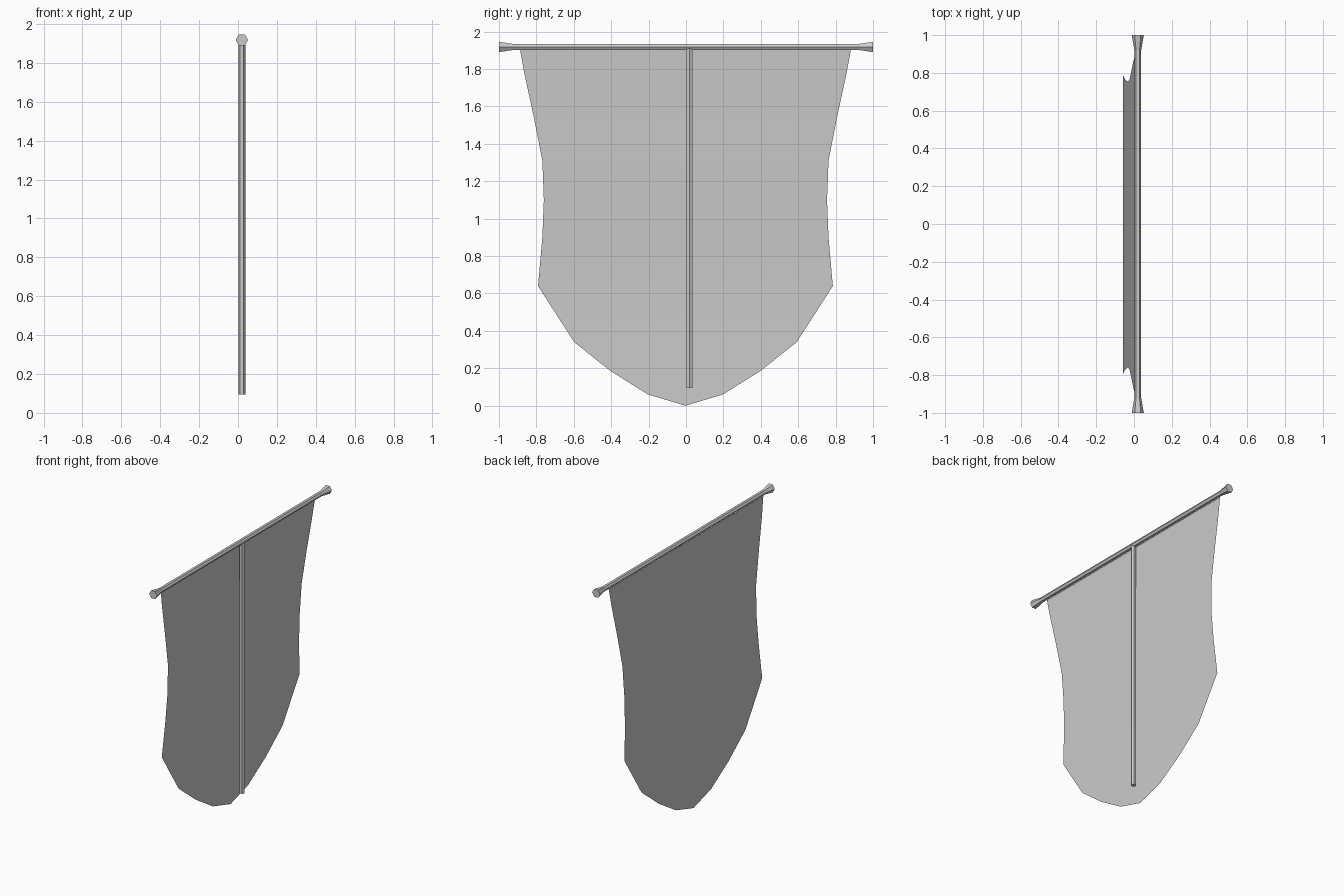
import bpy, bmesh, math
from mathutils import Matrix, Vector

cube = bpy.data.objects.get("Cube")
if cube:
    bpy.data.objects.remove(cube)

grey = bpy.data.materials.new("plain_grey")
grey.use_nodes = True
colour = (0.6, 0.6, 0.6, 1)
grey.diffuse_color = colour
grey.node_tree.nodes["Principled BSDF"].inputs["Base Color"].default_value = colour


def finish(name, bm):
    mesh = bpy.data.meshes.new(name)
    bm.to_mesh(mesh)
    bm.free()
    mesh.materials.append(grey)
    obj = bpy.data.objects.new(name, mesh)
    bpy.context.collection.objects.link(obj)
    return obj


def hex_bar(name, start, direction, side, profile):
    """Six-sided bar: profile holds (distance along, radius); side points to a corner."""
    bm = bmesh.new()
    start, direction, side = Vector(start), Vector(direction), Vector(side)
    rings = []
    for along, radius in profile:
        ring = []
        for i in range(6):
            turn = Matrix.Rotation(math.tau * i / 6, 3, direction)
            ring.append(bm.verts.new(start + direction * along + turn @ side * radius))
        rings.append(ring)
    for a, b in zip(rings, rings[1:]):
        for i in range(6):
            j = (i + 1) % 6
            bm.faces.new((a[i], a[j], b[j], b[i]))
    bm.faces.new(rings[0][::-1])
    bm.faces.new(rings[-1])
    bmesh.ops.recalc_face_normals(bm, faces=bm.faces)
    return finish(name, bm)


# Crossbar with flared ends
hex_bar("crossbar", (0.02, 0, 1.918), (0, 1, 0), (1, 0, 0),
        [(-1, 0.032), (-0.92, 0.018), (0.92, 0.018), (1, 0.032)])

# Upright pole behind the cloth
hex_bar("upright_pole", (0.02, 0.018, 0.095), (0, 0, 1), (1, 0, 0),
        [(0, 0.018), (1.815, 0.018)])

# Hanging cloth: rows of (half width, height, lean)
rows = [(0.885, 1.908, 0.002), (0.862, 1.78, -0.004), (0.808, 1.53, -0.015),
        (0.765, 1.31, -0.024), (0.757, 1.10, -0.033), (0.765, 0.90, -0.044),
        (0.788, 0.64, -0.057), (0.595, 0.34, -0.058), (0.40, 0.185, -0.058),
        (0.20, 0.06, -0.058)]
bm = bmesh.new()
columns = 8
grid = []
for half, z, x in rows:
    grid.append([bm.verts.new((x, -0.003 + half * (2 * i / columns - 1), z))
                 for i in range(columns + 1)])
for a, b in zip(grid, grid[1:]):
    for i in range(columns):
        bm.faces.new((a[i], b[i], b[i + 1], a[i + 1]))
tip = bm.verts.new((-0.058, -0.003, 0))
for i in range(columns):
    bm.faces.new((grid[-1][i], tip, grid[-1][i + 1]))
cloth = finish("hanging_cloth", bm)
for poly in cloth.data.polygons:
    poly.use_smooth = True
